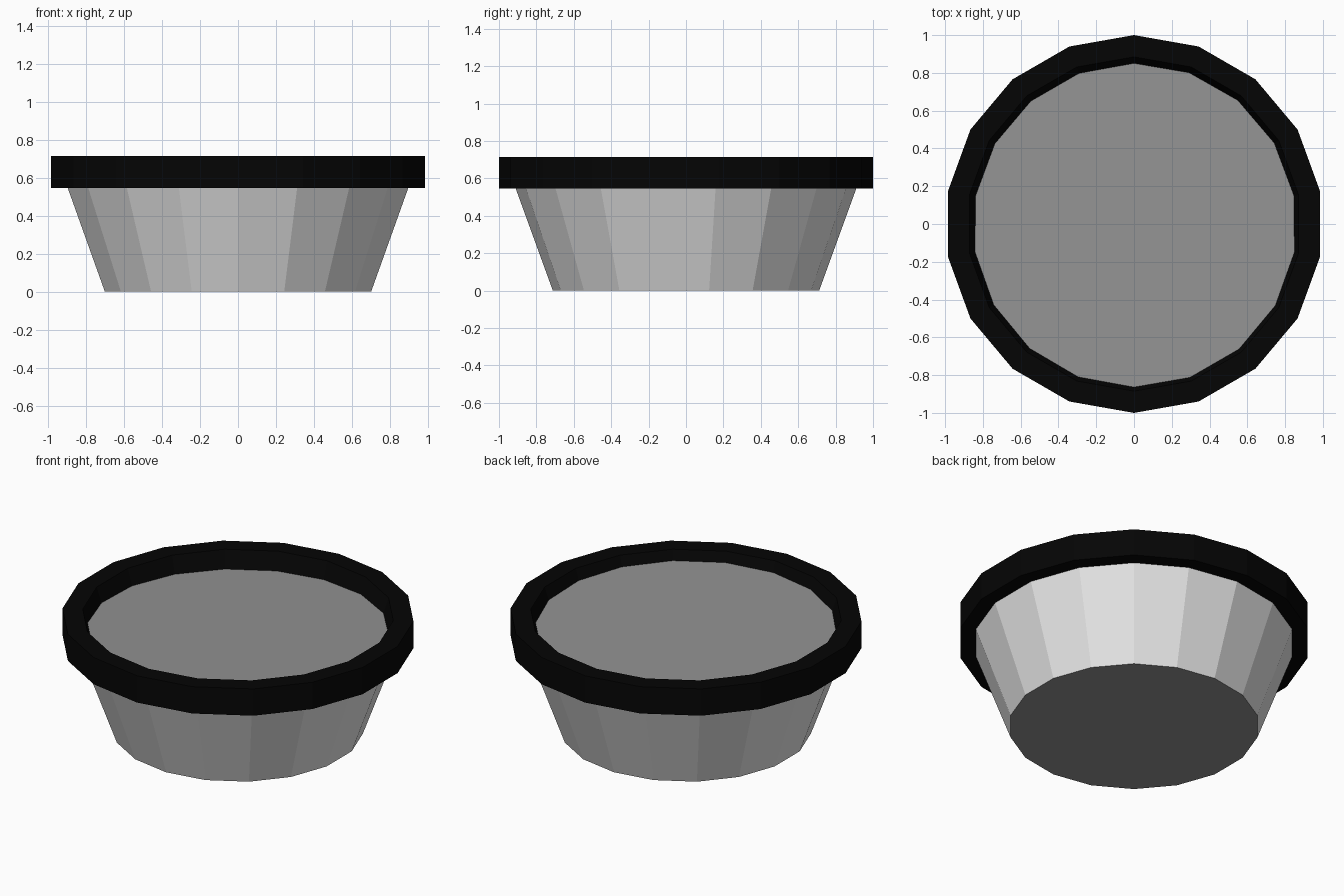
import bpy, bmesh, math

if "Cube" in bpy.data.objects:
    bpy.data.objects.remove(bpy.data.objects["Cube"])

SIDES = 18

def material(name, value):
    m = bpy.data.materials.new(name)
    m.diffuse_color = (value, value, value, 1)
    m.use_nodes = True
    m.node_tree.nodes["Principled BSDF"].inputs["Base Color"].default_value = m.diffuse_color
    return m

def ring(bm, fn):
    # one loop of vertices; fn(cos, sin) gives (radius, height)
    out = []
    for i in range(SIDES):
        a = math.pi / 2 + 2 * math.pi * i / SIDES
        c, s = math.cos(a), math.sin(a)
        r, z = fn(c, s)
        out.append(bm.verts.new((r * c, r * s, z)))
    return out

def bridge(bm, a, b):
    for i in range(SIDES):
        j = (i + 1) % SIDES
        bm.faces.new((a[i], a[j], b[j], b[i]))

def finish(bm, name, *mats):
    me = bpy.data.meshes.new(name)
    bm.to_mesh(me)
    bm.free()
    for m in mats:
        me.materials.append(m)
    ob = bpy.data.objects.new(name, me)
    bpy.context.collection.objects.link(ob)

light = material("light grey", 0.8)
mid = material("mid grey", 0.29)
black = material("black", 0.0015)

# tapered tub with a darker underside
bm = bmesh.new()
base = ring(bm, lambda c, s: (0.712, 0.0))
top = ring(bm, lambda c, s: (0.912, 0.55))
bridge(bm, base, top)
bm.faces.new(base[::-1]).material_index = 1
finish(bm, "tub", light, mid)

# slightly tilted filling surface
bm = bmesh.new()
bm.faces.new(ring(bm, lambda c, s: (0.866 + 0.008 * c - 0.015 * s,
                                    0.63 + 0.012 * c - 0.02 * s)))
finish(bm, "filling", mid)

# thick rim with a sloped inner wall
bm = bmesh.new()
profile = [(1.0, 0.547), (1.0, 0.715), (0.885, 0.715), (0.83, 0.547)]
loops = [ring(bm, lambda c, s, p=p: p) for p in profile]
for k in range(4):
    bridge(bm, loops[k], loops[(k + 1) % 4])
bmesh.ops.recalc_face_normals(bm, faces=bm.faces)
finish(bm, "rim", black)
